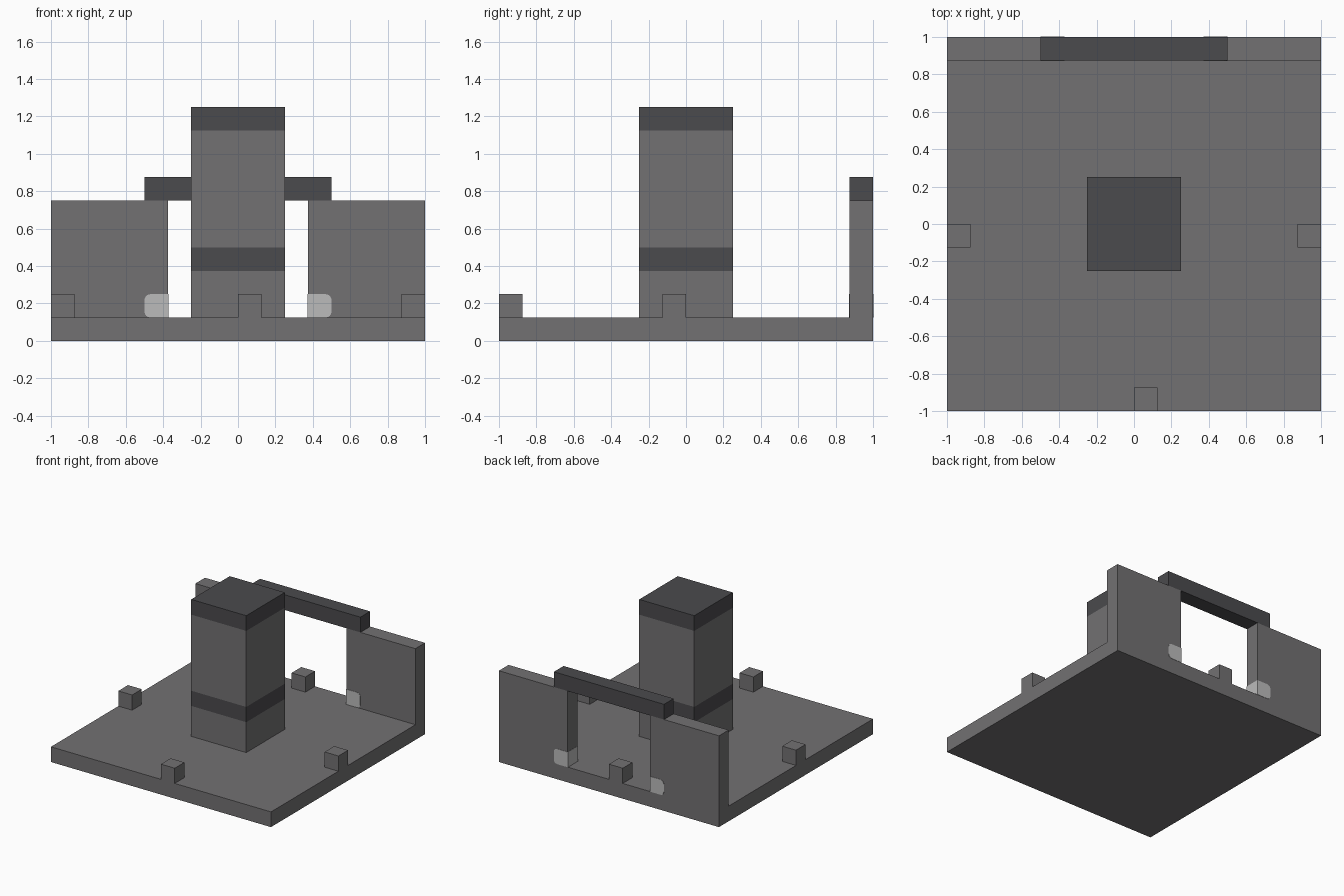
import bpy
import bmesh
from mathutils import Vector

default = bpy.data.objects.get("Cube")
if default:
    bpy.data.objects.remove(default, do_unlink=True)


def make_material(name, rgb):
    mat = bpy.data.materials.new(name)
    mat.use_nodes = True
    color = (*rgb, 1.0)
    mat.diffuse_color = color
    mat.node_tree.nodes["Principled BSDF"].inputs["Base Color"].default_value = color
    return mat


stone = make_material("grey stone", (0.17, 0.165, 0.17))
dark = make_material("dark stone", (0.07, 0.069, 0.075))
pale = make_material("pale grey", (0.5, 0.5, 0.5))

U = 0.125  # one building unit


def finish(bm, name, mats):
    bmesh.ops.recalc_face_normals(bm, faces=bm.faces)
    mesh = bpy.data.meshes.new(name)
    bm.to_mesh(mesh)
    bm.free()
    for mat in mats:
        mesh.materials.append(mat)
    obj = bpy.data.objects.new(name, mesh)
    bpy.context.collection.objects.link(obj)
    return obj


def box_mesh(low, high):
    """Box between two corners given in building units."""
    low, high = Vector(low) * U, Vector(high) * U
    bm = bmesh.new()
    bmesh.ops.create_cube(bm, size=1)
    for v in bm.verts:
        v.co = (low + high) / 2 + v.co * (high - low)
    return bm


def box(name, low, high, mat):
    return finish(box_mesh(low, high), name, [mat])


# Floor slab
box("floor_slab", (-8, -8, 0), (8, 8, 1), stone)

# Central pillar with dark bands set by height
bm = box_mesh((-2, -2, 1), (2, 2, 10))
for level in (3, 4, 9):
    bmesh.ops.bisect_plane(bm, geom=bm.verts[:] + bm.edges[:] + bm.faces[:],
                           plane_co=(0, 0, level * U), plane_no=(0, 0, 1))
for face in bm.faces:
    z = face.calc_center_median().z / U
    face.material_index = int(3 < z < 4 or z > 9)
finish(bm, "pillar", [stone, dark])

# Back wall halves on either side of the doorway, and the lintel above
for side, name in ((-1, "right"), (1, "left")):
    xs = sorted((side * 3, side * 8))
    box(name + "_wall", (xs[0], 7, 1), (xs[1], 8, 6), stone)

    # Pale door stop wrapping the foot of the jamb, outer corners rounded
    xs = sorted((side * 2.98, side * 4))
    bm = box_mesh((xs[0], 6.98, 1), (xs[1], 8.02, 2))
    edges = [e for e in bm.edges
             if all(abs(v.co.x) > 3.5 * U for v in e.verts)
             and abs(e.verts[0].co.y - e.verts[1].co.y) > U / 2]
    bmesh.ops.bevel(bm, geom=edges, offset=0.25 * U, segments=4,
                    profile=0.5, affect='EDGES')
    finish(bm, name + "_door_stop", [pale])

box("lintel", (-4, 7, 6), (4, 8, 7), dark)

# Small marker blocks at the middle of each floor edge
markers = {"front": (0, -8), "back": (-1, 7), "right": (-8, -1), "left": (7, -1)}
for name, (x, y) in markers.items():
    box(name + "_marker", (x, y, 1), (x + 1, y + 1, 2), stone)
